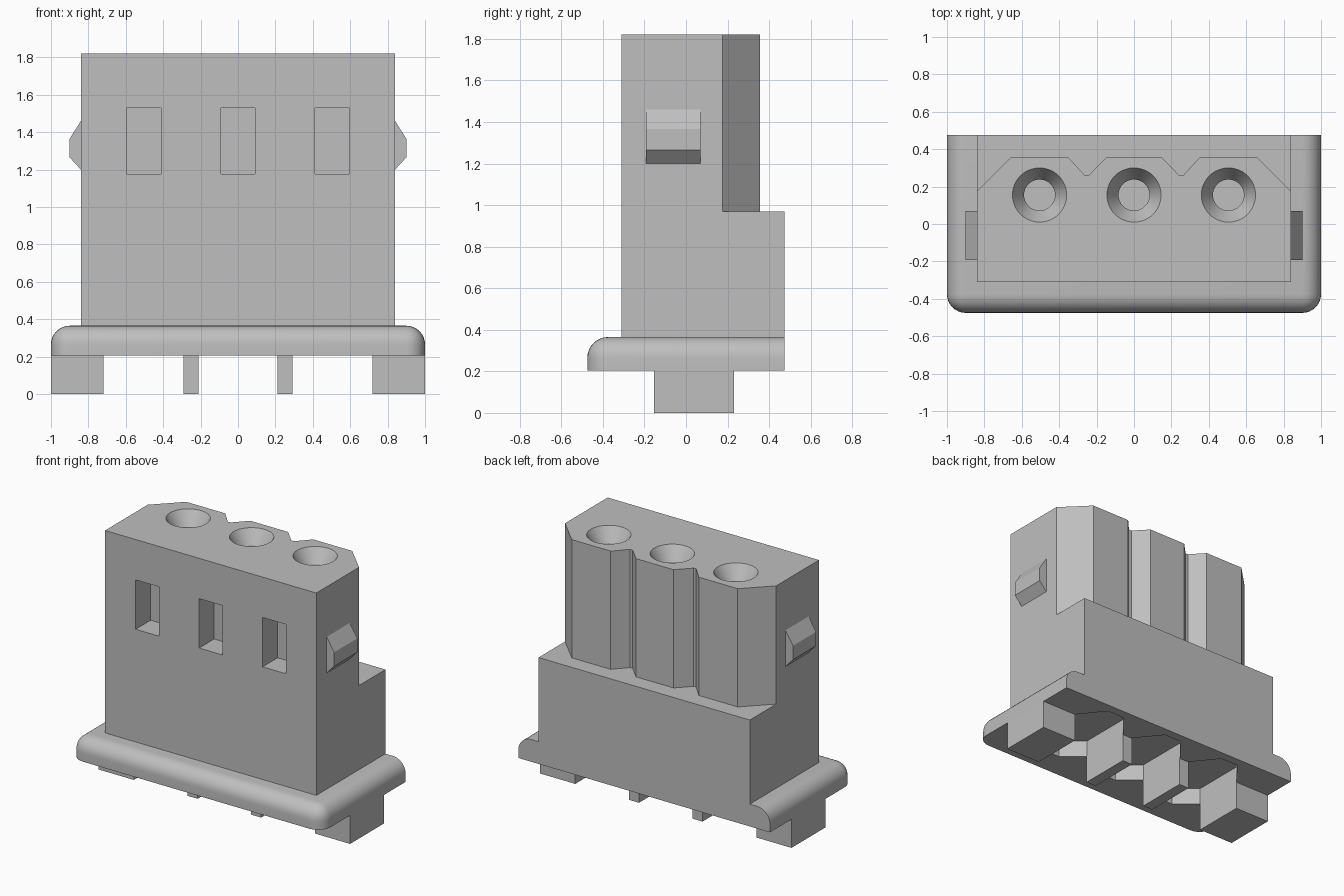
import bpy, bmesh, math
from mathutils import Matrix

if "Cube" in bpy.data.objects:
    bpy.data.objects.remove(bpy.data.objects["Cube"], do_unlink=True)

GREY = (0.52, 0.52, 0.52, 1)
plastic = bpy.data.materials.new("grey plastic")
plastic.diffuse_color = GREY
plastic.use_nodes = True
plastic.node_tree.nodes["Principled BSDF"].inputs["Base Color"].default_value = GREY

PITCH = 0.505
BACK = 0.475
BODY_X = 0.84
FLANGE_LOW, FLANGE_TOP, TOP = 0.205, 0.365, 1.82


def finish(name, bm):
    bmesh.ops.recalc_face_normals(bm, faces=bm.faces[:])
    mesh = bpy.data.meshes.new(name)
    bm.to_mesh(mesh)
    bm.free()
    mesh.materials.append(plastic)
    obj = bpy.data.objects.new(name, mesh)
    bpy.context.collection.objects.link(obj)
    return obj


def prism(name, outline, low, high, axis="z"):
    """Extrude a flat outline along z (points are x, y) or y (points are x, z)."""
    bm = bmesh.new()
    place = (lambda a, b: (a, b, low)) if axis == "z" else (lambda a, b: (a, low, b))
    face = bm.faces.new([bm.verts.new(place(a, b)) for a, b in outline])
    new = bmesh.ops.extrude_face_region(bm, geom=[face])["geom"]
    d = high - low
    bmesh.ops.translate(bm, vec=(0, 0, d) if axis == "z" else (0, d, 0),
                        verts=[v for v in new if isinstance(v, bmesh.types.BMVert)])
    return finish(name, bm)


def box(name, x0, x1, y0, y1, z0, z1):
    return prism(name, [(x0, y0), (x1, y0), (x1, y1), (x0, y1)], z0, z1)


def cone(name, x, y, z0, z1, r0, r1):
    bm = bmesh.new()
    bmesh.ops.create_cone(bm, cap_ends=True, segments=48, radius1=r0, radius2=r1,
                          depth=z1 - z0, matrix=Matrix.Translation((x, y, (z0 + z1) / 2)))
    return finish(name, bm)


def cut(obj, cutters):
    for c in cutters:
        c.hide_render = True
        mod = obj.modifiers.new("cut", "BOOLEAN")
        mod.operation, mod.solver, mod.object = "DIFFERENCE", "EXACT", c
    graph = bpy.context.evaluated_depsgraph_get()
    mesh = bpy.data.meshes.new_from_object(obj.evaluated_get(graph))
    obj.modifiers.clear()
    obj.data = mesh
    for c in cutters:
        bpy.data.objects.remove(c, do_unlink=True)


def smooth(obj):
    bpy.ops.object.select_all(action="DESELECT")
    obj.select_set(True)
    bpy.context.view_layer.objects.active = obj
    bpy.ops.object.shade_smooth_by_angle(angle=math.radians(30))


# Housing: a block whose upper rear is cut back to a grooved wall
housing = box("housing", -BODY_X, BODY_X, -0.31, BACK, FLANGE_TOP, TOP)
half = [(0.15, 0.355), (0.242, 0.26), (0.263, 0.26), (0.35, 0.355), (0.66, 0.355), (1.0, 0.015)]
rear = [(-x, y) for x, y in reversed(half)] + half
cutters = [prism("rear_cutter", rear + [(1.0, 0.7), (-1.0, 0.7)], 0.97, 2.0)]

# Contact holes with countersinks, and the front latch windows
for i in (-1, 0, 1):
    x = i * PITCH
    cutters.append(cone("countersink_cutter", x, 0.155, TOP - 0.1, TOP + 0.01, 0.083, 0.151))
    cutters.append(cone("hole_cutter", x, 0.155, 1.2, TOP - 0.05, 0.083, 0.083))
    cutters.append(box("window_cutter", x - 0.092, x + 0.092, -0.5, -0.14, 1.175, 1.53))
cut(housing, cutters)
smooth(housing)

# Flange: rounded on the front and sides, flat at the back
flange = box("flange", -1, 1, -BACK, BACK, FLANGE_LOW, FLANGE_TOP)
bm = bmesh.new()
bm.from_mesh(flange.data)
rounded = []
for e in bm.edges:
    mid = (e.verts[0].co + e.verts[1].co) / 2
    top = mid.z > FLANGE_TOP - 0.01
    upright = abs(e.verts[0].co.z - e.verts[1].co.z) > 0.1
    if (top and mid.y < 0.1) or (upright and mid.y < 0):
        rounded.append(e)
bmesh.ops.bevel(bm, geom=rounded, offset=0.1, segments=8, profile=0.5, affect="EDGES")
bm.to_mesh(flange.data)
bm.free()

# Shallow chamfered pockets under the flange, one per contact
pocket = [(-0.215, -0.155), (-0.07, -0.28), (0.07, -0.28), (0.215, -0.155),
          (0.215, 0.23), (0.07, 0.41), (-0.07, 0.41), (-0.215, 0.23)]
cut(flange, [prism("pocket_cutter", [(x + i * PITCH, y) for x, y in pocket], 0.1, 0.325)
             for i in (-1, 0, 1)])
smooth(flange)

# Feet and side catches, mirrored left and right
catch = [(BODY_X - 0.01, 1.2), (BODY_X, 1.2), (0.9, 1.265), (0.9, 1.365),
         (BODY_X, 1.46), (BODY_X - 0.01, 1.46)]
for side, s in (("left", 1), ("right", -1)):
    for kind, x0, x1 in (("outer", 0.72, 1.0), ("inner", 0.2125, 0.2925)):
        box(f"{side}_{kind}_foot", s * x0, s * x1, -0.155, 0.23, 0, FLANGE_LOW)
    prism(f"{side}_catch", [(s * x, z) for x, z in catch], -0.193, 0.07, axis="y")
